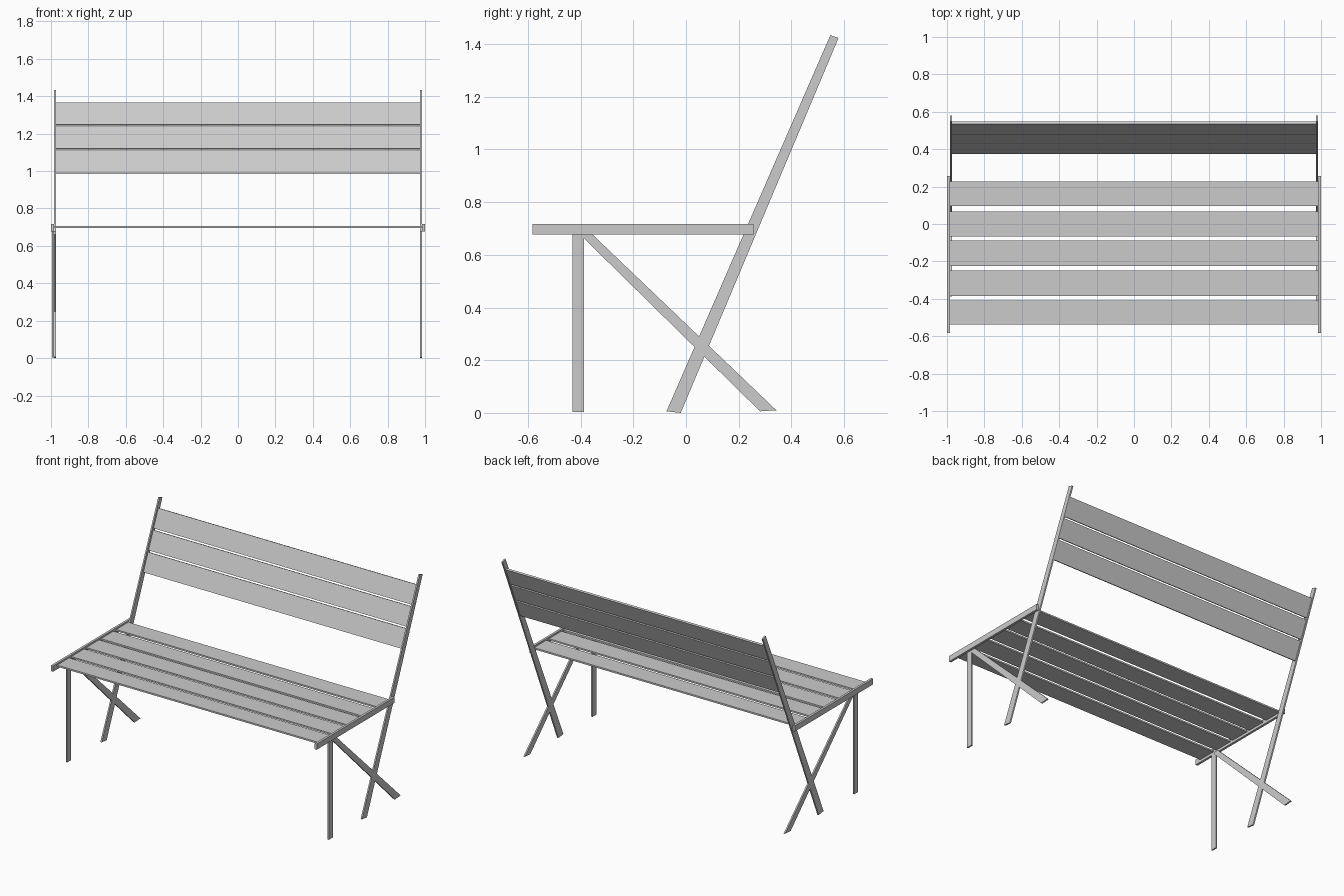
import bpy
from math import atan2

if "Cube" in bpy.data.objects:
    bpy.data.objects.remove(bpy.data.objects["Cube"])


def prism(name, profile, x0, x1):
    """Extrude a (y, z) outline along x."""
    n = len(profile)
    verts = [(x, y, z) for x in (x0, x1) for y, z in profile]
    faces = [tuple(range(n))[::-1], tuple(range(n, 2 * n))]
    faces += [(i, (i + 1) % n, n + (i + 1) % n, n + i) for i in range(n)]
    mesh = bpy.data.meshes.new(name)
    mesh.from_pydata(verts, [], faces)
    obj = bpy.data.objects.new(name, mesh)
    bpy.context.collection.objects.link(obj)
    # outward normals
    import bmesh
    bm = bmesh.new()
    bm.from_mesh(mesh)
    bmesh.ops.recalc_face_normals(bm, faces=bm.faces)
    bm.to_mesh(mesh)
    bm.free()
    return obj


def rect(y0, y1, z0, z1):
    return [(y0, z0), (y1, z0), (y1, z1), (y0, z1)]


# side profiles
rail = rect(-0.582, 0.256, 0.678, 0.717)
front_leg = rect(-0.43, -0.387, 0.003, 0.68)
back_post = [(-0.074, 0.006), (-0.02, 0.0), (0.579, 1.423), (0.548, 1.434)]
brace = [(-0.387, 0.662), (0.281, 0.006), (0.343, 0.01), (-0.358, 0.68), (-0.387, 0.68)]

# side frames; the left front leg sits just outside its brace
for side, s in (("left", -1), ("right", 1)):
    prism(side + "_seat_rail", rail, s * 0.984, s * 1.0)
    prism(side + "_back_post", back_post, s * 0.974, s * 0.984)
    prism(side + "_brace", brace, s * 0.974, s * 0.984)
    off = 0.010 if s < 0 else 0.0
    prism(side + "_front_leg", front_leg, s * (0.974 + off), s * (0.984 + off))

# seat slats
seat_rows = [(-0.537, -0.409), (-0.385, -0.249), (-0.225, -0.088),
             (-0.067, 0.067), (0.096, 0.227)]
for i, (y0, y1) in enumerate(seat_rows):
    prism(f"seat_slat_{i + 1}", rect(y0, y1, 0.695, 0.706), -0.99, 0.99)

# backrest slats, leaning along the posts
bottom, top = (0.375, 0.991), (0.535, 1.367)
dy, dz = top[0] - bottom[0], top[1] - bottom[1]
length = (dy * dy + dz * dz) ** 0.5
uy, uz = dy / length, dz / length
thick, gap = 0.013, 0.011
h = (length - 2 * gap) / 3
for i in range(3):
    a = i * (h + gap)
    outline = [(bottom[0] + uy * s + uz * t, bottom[1] + uz * s - uy * t)
               for s, t in ((a, 0), (a, thick), (a + h, thick), (a + h, 0))]
    prism(f"back_slat_{i + 1}", outline, -0.977, 0.977)
